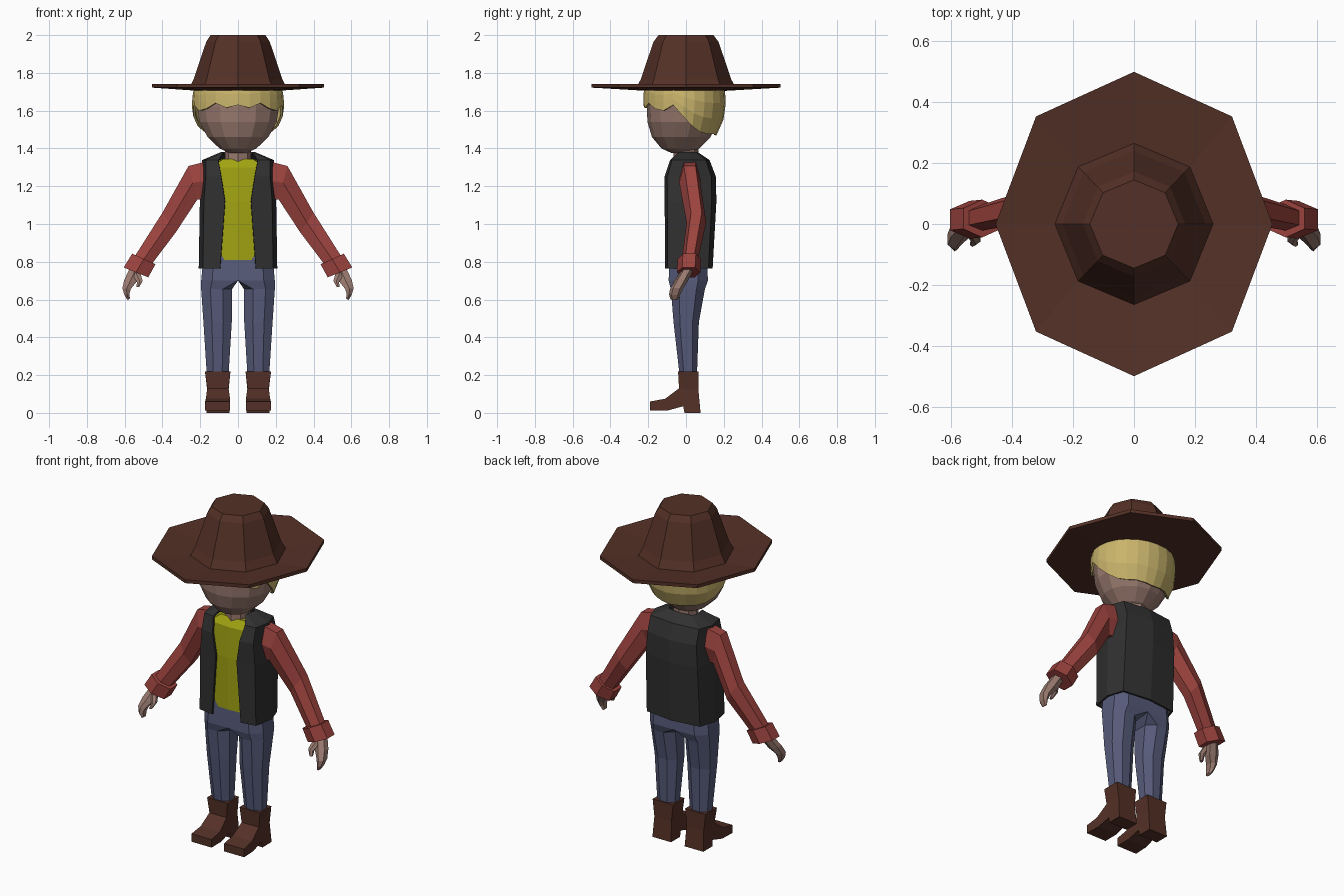
import bpy, bmesh, math

if "Cube" in bpy.data.objects:
    bpy.data.objects.remove(bpy.data.objects["Cube"])

def material(name, r, g, b):
    m = bpy.data.materials.new(name)
    m.diffuse_color = (r, g, b, 1)
    m.use_nodes = True
    m.node_tree.nodes["Principled BSDF"].inputs["Base Color"].default_value = m.diffuse_color
    return m

BROWN = material("brown leather", .088, .030, .020)
BLACK = material("black cloth", .030, .030, .030)
RED = material("red cloth", .33, .056, .048)
DENIM = material("blue denim", .094, .105, .195)
SKIN = material("skin", .32, .195, .16)
BLOND = material("blond", .59, .46, .15)
YELLOW = material("yellow cloth", .36, .37, .006)


def build(name, verts, faces, mat, mirror=False, shell=0):
    bm = bmesh.new()
    vs = [bm.verts.new(v) for v in verts]
    for f in faces:
        bm.faces.new([vs[i] for i in f])
    bmesh.ops.recalc_face_normals(bm, faces=bm.faces)
    bmesh.ops.triangulate(bm, faces=[f for f in bm.faces if len(f.verts) > 4])
    me = bpy.data.meshes.new(name)
    bm.to_mesh(me)
    bm.free()
    me.materials.append(mat)
    ob = bpy.data.objects.new(name, me)
    bpy.context.collection.objects.link(ob)
    if mirror:
        ob.modifiers.new("mirror", 'MIRROR').merge_threshold = .0005
    if shell:
        s = ob.modifiers.new("thickness", 'SOLIDIFY')
        s.thickness, s.offset = shell, 0
    return ob


def loft(name, rings, mat, closed=True, caps=True, **kw):
    n = len(rings[0])
    verts = [p for r in rings for p in r]
    faces = []
    for k in range(len(rings) - 1):
        for i in range(n if closed else n - 1):
            j = (i + 1) % n
            faces.append((k*n + i, k*n + j, (k+1)*n + j, (k+1)*n + i))
    if caps:
        faces += [tuple(range(n)), tuple(range((len(rings)-1)*n, len(rings)*n))]
    return build(name, verts, faces, mat, **kw)


def ellipse(rx, ry, z, n, cy=0):
    return [(rx*math.sin(a), cy - ry*math.cos(a), z)
            for a in (2*math.pi*i/n for i in range(n))]


def limb(name, stations, mat):
    """Six-sided tube; each station is upper xz, lower xz, centre y, half depth."""
    rings = []
    for (ux, uz), (lx, lz), cy, hy in stations:
        ring = []
        for t, d in ((1, .55), (.5, 1), (0, .55), (0, -.55), (.5, -1), (1, -.55)):
            ring.append((lx + (ux-lx)*t, cy + hy*d, lz + (uz-lz)*t))
        rings.append(ring)
    return loft(name, rings, mat, mirror=True)


# Hat: eight-sided brim and tapered crown
loft("hat", [ellipse(*r, 8) for r in (
    (.21, .21, 1.705), (.455, .50, 1.722), (.455, .50, 1.742), (.26, .265, 1.718),
    (.235, .24, 1.765), (.168, .172, 1.965), (.145, .145, 2.0))], BROWN)

# Head: z, half width, half depth, centre y
HEAD = [(1.375, .045, .05, -.025), (1.40, .10, .10, -.03), (1.46, .165, .155, -.025),
        (1.54, .21, .187, -.017), (1.62, .222, .196, -.012), (1.70, .218, .196, -.01),
        (1.76, .20, .18, -.01)]
loft("head", [ellipse(rx, ry, z, 14, cy) for z, rx, ry, cy in HEAD], SKIN)
loft("neck", [ellipse(.07, .065, z, 8) for z in (1.30, 1.42)], SKIN)


# Hair: cap around the head with a ragged lower edge, low at the back
def head_at(z):
    for a, b in zip(HEAD, HEAD[1:]):
        if z <= b[0]:
            t = (z - a[0]) / (b[0] - a[0])
            return [p + (q - p)*t for p, q in zip(a, b)]
    return HEAD[-1]

EDGE = [1.63, 1.615, 1.64, 1.61, 1.60, 1.63, 1.57, 1.52, 1.49, 1.48, 1.48, 1.475, 1.47]
hair = []
for t in (0, .33, .66, 1):
    ring = []
    for i in range(24):
        a = i*math.pi/12
        lo = EDGE[min(i, 24 - i)]
        z = lo + (1.725 - lo)*t
        _, rx, ry, cy = head_at(z)
        grow = .012 + .008*(1 - math.cos(a))/2
        ring.append(((rx + grow)*math.sin(a), cy - (ry + grow)*math.cos(a), z))
    hair.append(ring)
loft("hair", hair, BLOND, caps=False, shell=.012)


# Torso: half section from the front opening round to the middle of the back
def torso(z, opening, front, side, back):
    return [(opening, front, z), (side*.9, front*.88, z), (side, .02, z),
            (side*.85, back*.85, z), (0, back, z)]

loft("vest", [torso(*r) for r in (
    (.765, .094, -.105, .202, .135), (1.12, .068, -.107, .196, .155),
    (1.25, .088, -.108, .185, .152), (1.335, .103, -.08, .185, .12),
    (1.375, .078, -.035, .088, .06))],
    BLACK, closed=False, caps=False, mirror=True, shell=.012)
loft("shirt", [torso(*r) for r in (
    (.81, 0, -.092, .18, .115), (1.12, 0, -.094, .175, .135),
    (1.30, 0, -.085, .16, .11), (1.345, 0, -.055, .085, .07))],
    YELLOW, closed=False, mirror=True)

# Sleeves and cuffs
limb("sleeve", [((.15, 1.335), (.155, 1.13), .02, .058),
                ((.262, 1.307), (.215, 1.13), .02, .056),
                ((.40, 1.06), (.33, .955), .055, .052),
                ((.552, .82), (.47, .77), .018, .042)], RED)
limb("cuff", [((.56, .843), (.437, .787), .018, .062),
              ((.605, .77), (.475, .718), .014, .062)], RED)

# Hands: palm with bent fingers, and a thumb
limb("hand", [((.57, .77), (.515, .75), .012, .030),
              ((.602, .705), (.54, .69), -.025, .034),
              ((.612, .66), (.568, .655), -.05, .034),
              ((.602, .625), (.575, .63), -.06, .030),
              ((.585, .597), (.572, .605), -.062, .020)], SKIN)
limb("thumb", [((.56, .735), (.52, .75), -.015, .018),
               ((.535, .692), (.505, .70), -.05, .015),
               ((.538, .665), (.522, .667), -.065, .010)], SKIN)


# Jeans: each leg is a chamfered tube, meeting the other at the hips
def leg_ring(z, x0, x1, y0, y1):
    c = .3*(x1 - x0)
    ci = c if x0 > 0 else 0.002
    ym, d = (y0 + y1)/2, (y1 - y0)*.25
    return [(x0, ym - d if x0 else y0, z), (x0 + ci, y0, z), (x1 - c, y0, z),
            (x1, ym - d, z), (x1, ym + d, z), (x1 - c, y1, z),
            (x0 + ci, y1, z), (x0, ym + d if x0 else y1, z)]

loft("jeans_leg", [leg_ring(*r) for r in (
    (.86, 0, .18, -.085, .11), (.70, 0, .195, -.092, .116),
    (.655, .032, .195, -.08, .10), (.48, .033, .183, -.066, .068),
    (.20, .05, .165, -.034, .058))], DENIM, mirror=True)

# Boots: side profile (y, z, inner x, outer x) given width
BOOT = [(.065, .22, .04, .175), (-.042, .22, .04, .175), (-.037, .13, .05, .163),
        (-.11, .075, .042, .17), (-.19, .06, .042, .174), (-.19, .012, .042, .174),
        (-.10, .012, .042, .17), (-.015, .035, .045, .165), (-.008, 0, .045, .168),
        (.077, 0, .045, .168), (.066, .12, .05, .163)]
loft("boot", [[(xi, y, z) for y, z, xi, xo in BOOT],
              [(xo, y, z) for y, z, xi, xo in BOOT]], BROWN, mirror=True)
